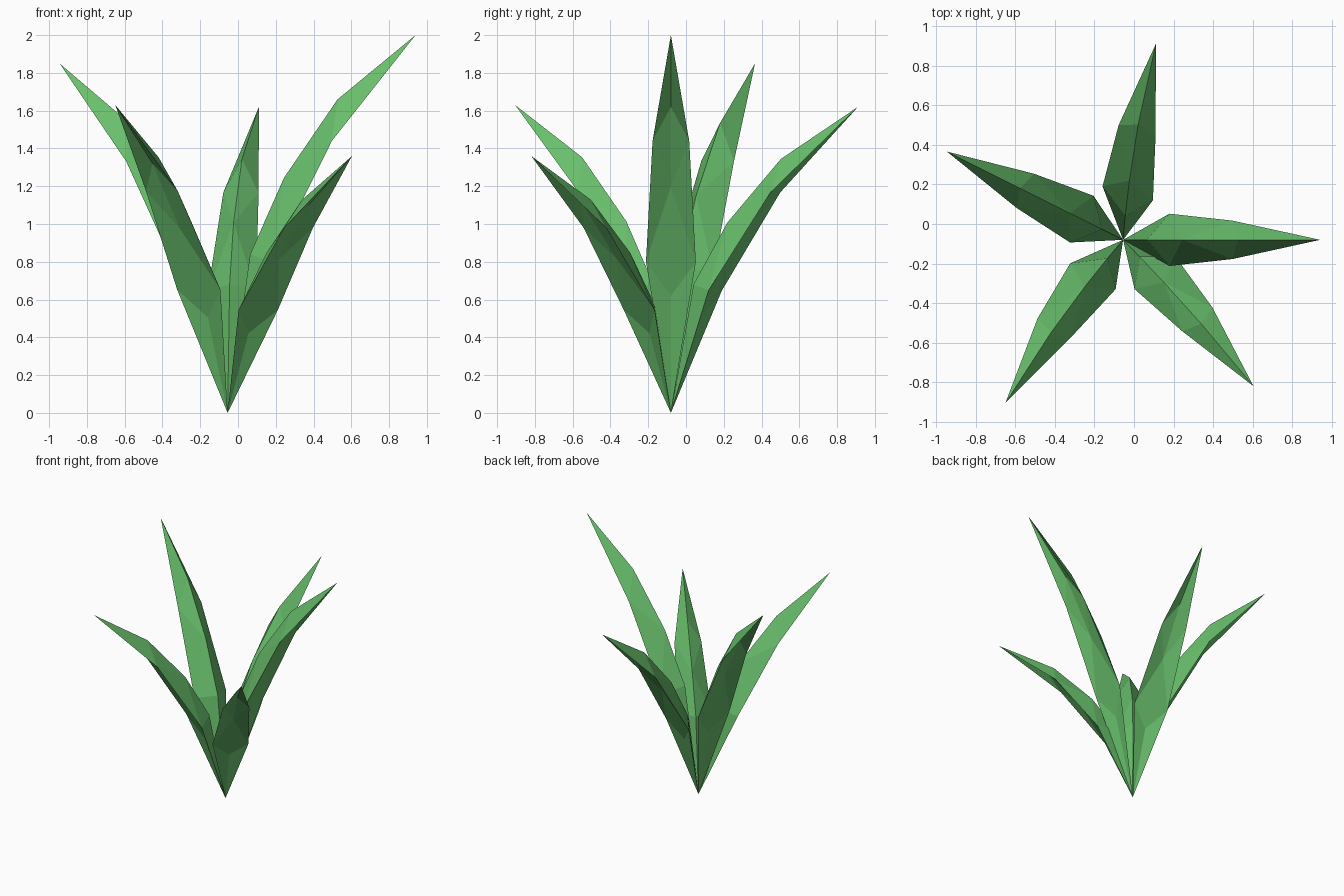
import bpy, bmesh
from math import sin, cos, radians
from mathutils import Vector

if "Cube" in bpy.data.objects:
    bpy.data.objects.remove(bpy.data.objects["Cube"])

ROOT = Vector((-0.055, -0.08, 0.0))

# Leaf profile as (distance out, height) for a leaf of reach 1 and height 2
TOP_RIB = [(0.12, 0.84), (0.30, 1.245), (0.585, 1.66)]
UNDER_RIB = [(0.16, 0.62), (0.40, 1.20), (0.64, 1.62)]
EDGE = [(0.235, 0.80, 0.132), (0.555, 1.44, 0.097)]   # plus half width

# heading, reach, height, sideways sweep in degrees
LEAVES = [
    (0.0, 0.995, 2.00, 0),
    (80.5, 1.004, 1.62, 5),
    (153.4, 0.995, 1.85, 0),
    (234.2, 1.017, 1.63, -5),
    (-48.3, 0.99, 1.36, 3),
]

green = bpy.data.materials.new("leaf_green")
green.diffuse_color = (0.14, 0.52, 0.15, 1)
green.use_nodes = True
green.node_tree.nodes["Principled BSDF"].inputs["Base Color"].default_value = green.diffuse_color


def make_leaf(name, heading, reach, height, sweep):
    bm = bmesh.new()
    side_angle = radians(heading - 1.2 * sweep + 90)
    side_dir = Vector((cos(side_angle), sin(side_angle), 0))

    def point(r, z, w=0.0):
        a = radians(heading + sweep * (1 - r))
        return bm.verts.new(ROOT + Vector((r * reach * cos(a), r * reach * sin(a),
                                           z * height / 2)) + side_dir * w)

    base, tip = point(0, 0), point(1, 2)
    ribs = [[point(*p) for p in rib] for rib in (TOP_RIB, UNDER_RIB)]
    # Both halves of the upper and lower surface
    for s in (1, -1):
        e1, e2 = [point(r, z, s * w) for r, z, w in EDGE]
        for m0, m1, m2 in ribs:
            for tri in ((base, e1, m0), (e1, m1, m0), (e1, e2, m1),
                        (e2, m2, m1), (e2, tip, m2)):
                bm.faces.new(tri)
    bmesh.ops.recalc_face_normals(bm, faces=bm.faces)
    mesh = bpy.data.meshes.new(name)
    bm.to_mesh(mesh)
    bm.free()
    mesh.materials.append(green)
    bpy.context.collection.objects.link(bpy.data.objects.new(name, mesh))


for i, leaf in enumerate(LEAVES):
    make_leaf(f"leaf_{i + 1}", *leaf)
